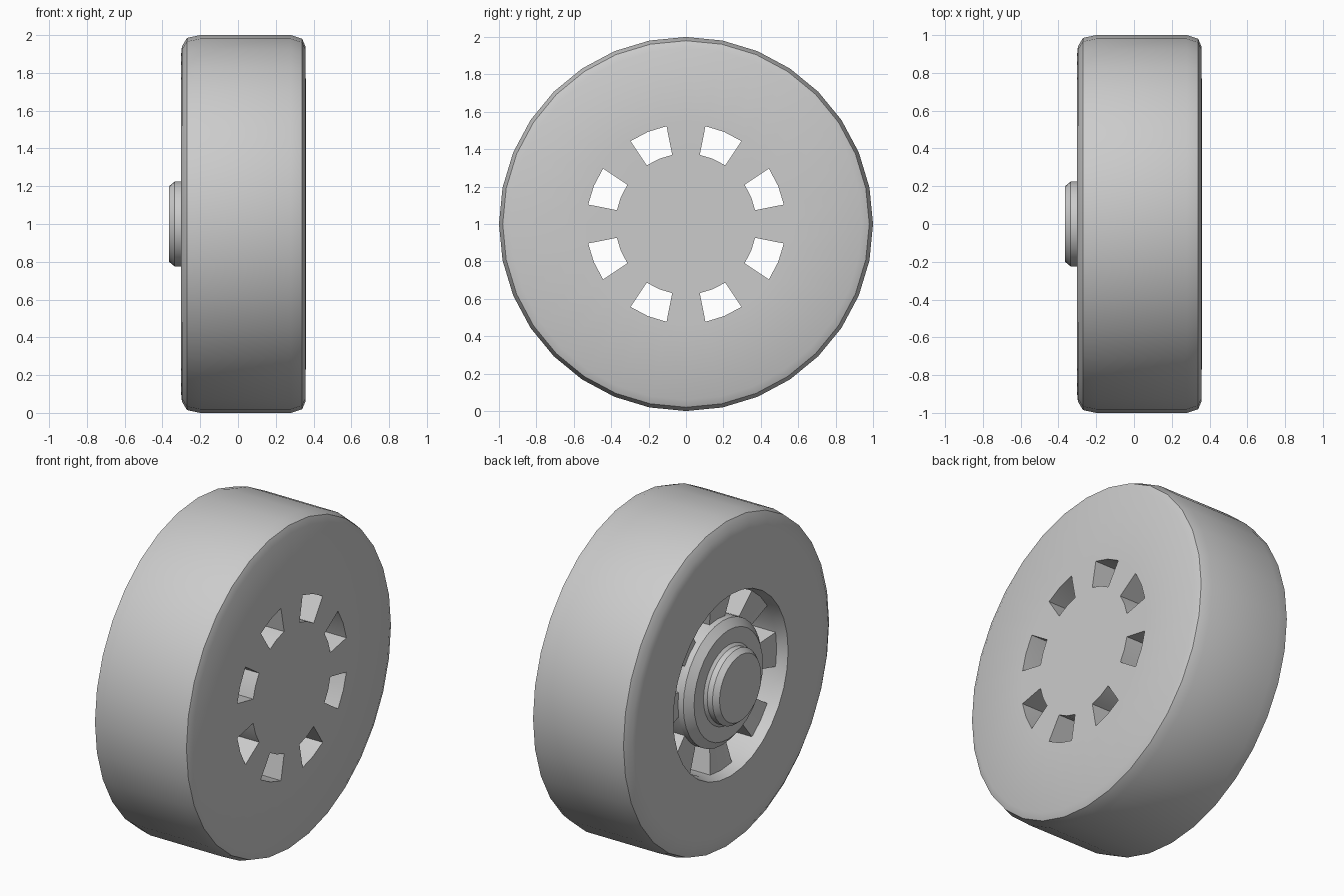
import bpy, bmesh
from math import sin, cos, pi

if "Cube" in bpy.data.objects:
    bpy.data.objects.remove(bpy.data.objects["Cube"], do_unlink=True)

SEGMENTS = 32

grey = bpy.data.materials.new("plain grey")
grey.use_nodes = True
grey.diffuse_color = (0.6, 0.6, 0.6, 1)
grey.node_tree.nodes["Principled BSDF"].inputs["Base Color"].default_value = (0.6, 0.6, 0.6, 1)


def add_rings(bm, profile):
    """Rings of vertices about the axle, one per (x, radius) pair."""
    rings = []
    for x, r in profile:
        ring = []
        for j in range(SEGMENTS):
            a = 2 * pi * j / SEGMENTS
            ring.append(bm.verts.new((x, r * sin(a), 1 + r * cos(a))))
        rings.append(ring)
    return rings


def band(bm, a, b, keep=lambda j: True):
    for j in range(SEGMENTS):
        if keep(j):
            k = (j + 1) % SEGMENTS
            bm.faces.new((a[j], a[k], b[k], b[j]))


def finish(bm, name):
    bmesh.ops.recalc_face_normals(bm, faces=bm.faces)
    mesh = bpy.data.meshes.new(name)
    bm.to_mesh(mesh)
    bm.free()
    obj = bpy.data.objects.new(name, mesh)
    bpy.context.collection.objects.link(obj)
    mesh.materials.append(grey)
    bpy.ops.object.select_all(action='DESELECT')
    obj.select_set(True)
    bpy.context.view_layer.objects.active = obj
    bpy.ops.object.shade_smooth_by_angle(angle=pi / 6)


def is_hole(j):
    return j % 4 in (1, 2)


def is_spoke(j):
    return not is_hole(j)


# Wheel: tyre, dished back and flat front, with eight windows through it
profile = [
    (-0.21, 0.377), (-0.235, 0.533),                  # spoke band at the back
    (-0.30, 0.55), (-0.303, 0.88), (-0.297, 0.94),    # back sidewall
    (-0.27, 0.985), (-0.20, 1.0),                     # tread
    (0.28, 1.0), (0.34, 0.98),
    (0.357, 0.94), (0.361, 0.533), (0.361, 0.377),    # front sidewall and spokes
]
bm = bmesh.new()
rings = add_rings(bm, profile)
for i in range(len(rings) - 1):
    at_spokes = i in (0, len(rings) - 2)
    band(bm, rings[i], rings[i + 1], is_spoke if at_spokes else lambda j: True)
back_in, back_out, front_out, front_in = rings[0], rings[1], rings[-2], rings[-1]
band(bm, back_in, front_in, is_hole)
band(bm, back_out, front_out, is_hole)
for j in range(SEGMENTS):
    if is_hole(j) != is_hole(j - 1):
        bm.faces.new((back_in[j], back_out[j], front_out[j], front_in[j]))
bm.faces.new(front_in)
finish(bm, "wheel")

# Hub: bevelled boss with a smaller axle cap
bm = bmesh.new()
rings = add_rings(bm, [
    (-0.20, 0.376), (-0.245, 0.376), (-0.285, 0.33), (-0.285, 0.24),
    (-0.30, 0.225), (-0.335, 0.225), (-0.365, 0.20),
])
for a, b in zip(rings, rings[1:]):
    band(bm, a, b)
bm.faces.new(rings[0])
bm.faces.new(rings[-1])
finish(bm, "hub")
